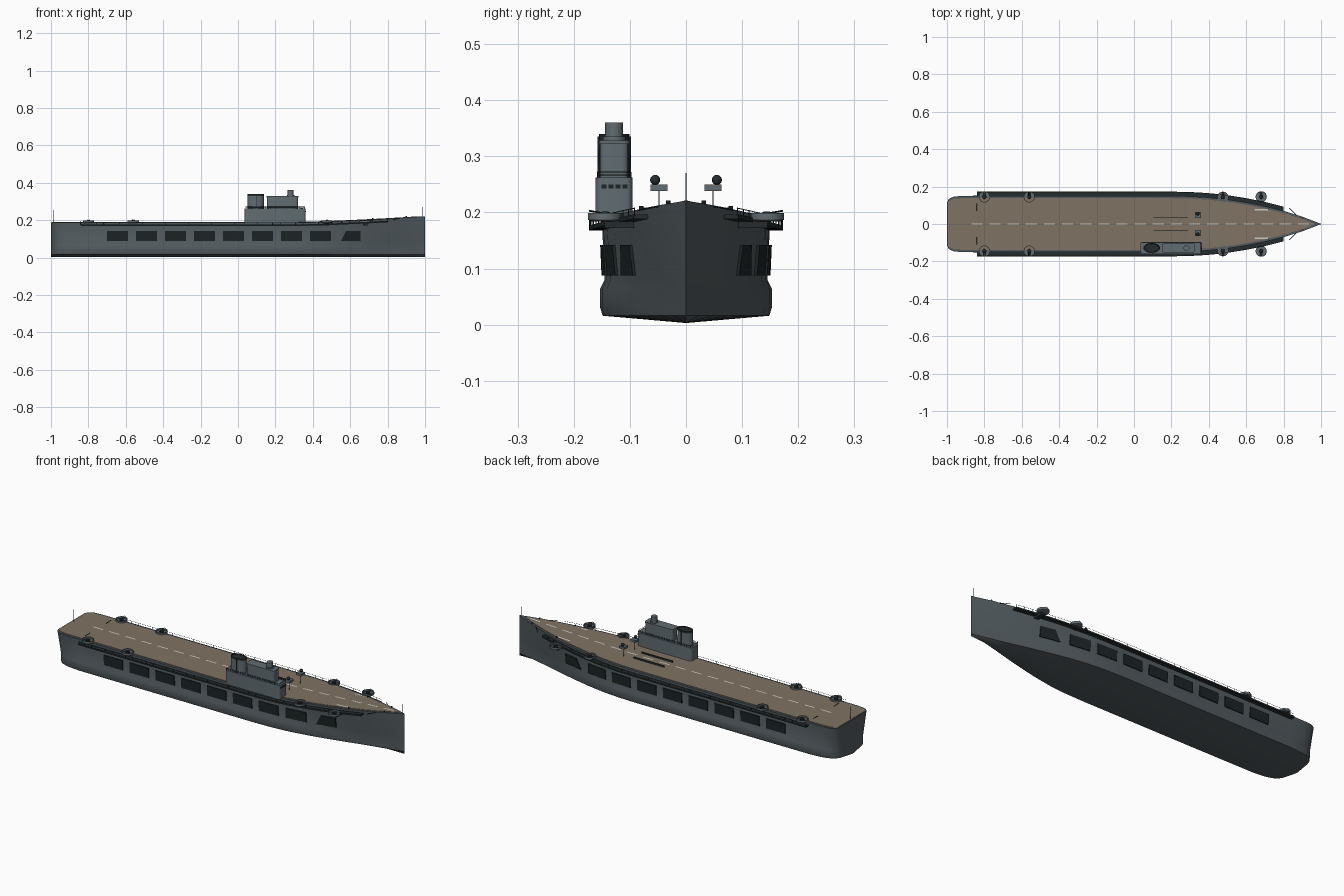
import bpy, bmesh, math
from mathutils import Vector

cube = bpy.data.objects.get("Cube")
if cube:
    bpy.data.objects.remove(cube)


def material(name, r, g, b):
    m = bpy.data.materials.new(name)
    m.use_nodes = True
    m.diffuse_color = (r, g, b, 1)
    m.node_tree.nodes["Principled BSDF"].inputs["Base Color"].default_value = (r, g, b, 1)
    return m


HULL = material("hull grey", .085, .105, .115)
GREY = material("superstructure grey", .12, .15, .165)
DARK = material("dark steel", .018, .025, .028)
GLASS = material("opening black", .012, .018, .02)
WOOD = material("deck planks", .215, .17, .125)
WHITE = material("deck marking", .6, .6, .56)


def finish(name, bm, mat, angle=None):
    bmesh.ops.recalc_face_normals(bm, faces=bm.faces)
    me = bpy.data.meshes.new(name)
    bm.to_mesh(me)
    bm.free()
    me.materials.append(mat)
    ob = bpy.data.objects.new(name, me)
    bpy.context.collection.objects.link(ob)
    if angle:
        bpy.ops.object.select_all(action='DESELECT')
        ob.select_set(True)
        bpy.context.view_layer.objects.active = ob
        bpy.ops.object.shade_smooth_by_angle(angle=math.radians(angle))
    return ob


def loft(name, rings, mat, angle=None):
    bm = bmesh.new()
    loops = [[bm.verts.new(p) for p in ring] for ring in rings]
    n = len(loops[0])
    for a, b in zip(loops, loops[1:]):
        for i in range(n):
            j = (i + 1) % n
            bm.faces.new((a[i], a[j], b[j], b[i]))
    bm.faces.new(loops[0])
    bm.faces.new(loops[-1])
    return finish(name, bm, mat, angle)


def add_box(bm, x0, x1, y0, y1, z0, z1):
    vs = bmesh.ops.create_cube(bm, size=1)["verts"]
    for v in vs:
        v.co = Vector(((x0 + x1) / 2 + v.co.x * (x1 - x0), (y0 + y1) / 2 + v.co.y * (y1 - y0),
                       (z0 + z1) / 2 + v.co.z * (z1 - z0)))


def box(name, dims, mat, bevel=0):
    bm = bmesh.new()
    add_box(bm, *dims)
    if bevel:
        edges = [e for e in bm.edges if abs(e.verts[0].co.z - e.verts[1].co.z) > 1e-4]
        bmesh.ops.bevel(bm, geom=edges, offset=bevel, segments=4, affect='EDGES', profile=.5)
    return finish(name, bm, mat, 30 if bevel else None)


def lathe(name, x, y, profile, mat, sx=1, sides=24):
    rings = [[(x + r * sx * math.cos(math.tau * i / sides), y + r * math.sin(math.tau * i / sides), z)
              for i in range(sides)] for r, z in profile]
    return loft(name, rings, mat, 35)


def wires(name, paths, radius, mat):
    cu = bpy.data.curves.new(name, 'CURVE')
    cu.dimensions = '3D'
    cu.bevel_depth = radius
    cu.bevel_resolution = 0
    cu.use_fill_caps = True
    for path in paths:
        sp = cu.splines.new('POLY')
        sp.points.add(len(path) - 1)
        for p, co in zip(sp.points, path):
            p.co = (*co, 1)
    cu.materials.append(mat)
    ob = bpy.data.objects.new(name, cu)
    bpy.context.collection.objects.link(ob)


# Hull stations: x, half width at deck, half width at bilge
STATIONS = [(-1, .112, .075), (-.993, .13, .1), (-.98, .14, .118), (-.96, .147, .132),
            (-.92, .15, .145), (-.85, .15, .152), (-.5, .15, .153), (0, .15, .153),
            (.2, .15, .153), (.3, .148, .15), (.4, .142, .141), (.5, .131, .124),
            (.6, .115, .102), (.7, .095, .077), (.8, .07, .05), (.9, .039, .024), (1, .001, .001)]


def widths(x):
    for a, b in zip(STATIONS, STATIONS[1:]):
        if x <= b[0]:
            t = (x - a[0]) / (b[0] - a[0])
            return [a[k] + (b[k] - a[k]) * t for k in (1, 2)]
    return STATIONS[-1][1:]


def half(x):
    return widths(x)[0]


def deck_z(x):
    return .188 + .033 * (max(0, x - .25) / .75) ** 1.5


def waist(x):
    wt, wl = widths(x)
    return .955 * (wl + (wt - wl) * .3)


def side_y(x, z):
    return waist(x) + (half(x) - waist(x)) * (z - .08) / (deck_z(x) - .08)


def hull_ring(x):
    wt, wl = widths(x)
    pts = [(wl * .97, .016), (wl, .03), (wl, .064), (waist(x), .08), (wt, deck_z(x))]
    return ([(x, 0, .003)] + [(x, y, z) for y, z in pts] + [(x, 0, deck_z(x))]
            + [(x, -y, z) for y, z in reversed(pts)])


loft("hull", [hull_ring(s[0]) for s in STATIONS], HULL, 40)

# Flight deck planking inside a grey rim
rings = []
for s in STATIONS[:-1] + [(.965, 0, 0)]:
    x = max(s[0], -.994)
    w, z = max(half(x) - .012, .001), deck_z(x)
    rings.append([(x, -w, z - .003), (x, w, z - .003), (x, w, z + .002), (x, -w, z + .002)])
loft("flight_deck", rings, WOOD)


def stripe(bm, x0, x1, y):
    vs = [bm.verts.new((x, y + d, deck_z(x) + .0045))
          for x, d in ((x0, -.004), (x1, -.004), (x1, .004), (x0, .004))]
    bm.faces.new(vs)


bm = bmesh.new()
for i in range(19):
    stripe(bm, -.87 + i * .097, -.81 + i * .097, 0)
for s in (-1, 1):
    stripe(bm, .645, .72, s * .076)
finish("deck_markings", bm, WHITE)

for s, side in ((1, "left"), (-1, "right")):
    # Hangar side openings, the foremost with a raked edge
    bm = bmesh.new()
    spans = [(-.7 + i * .155, -.587 + i * .155, 0) for i in range(8)] + [(.55, .655, .028)]
    for x0, x1, rake in spans:
        vs = []
        for out in (-.003, .005):
            for x, z in ((x0, .088), (x1, .088), (x1, .142), (x0 + rake, .142)):
                vs.append(bm.verts.new((x, s * (side_y(x, z) + out), z)))
        bm.faces.new(vs[:4])
        bm.faces.new(vs[4:])
        for i in range(4):
            j = (i + 1) % 4
            bm.faces.new((vs[i], vs[j], vs[j + 4], vs[i + 4]))
    finish(side + "_hangar_openings", bm, GLASS)

    # Gallery walkway hung under the deck edge, with its rail
    xs = [-.84 + i * .041 for i in range(41)]
    rings = []
    for x in xs:
        a, b = s * (half(x) - .008), s * (half(x) + .023)
        z = deck_z(x) - .02
        rings.append([(x, a, z), (x, b, z), (x, b, z + .008), (x, a, z + .008)])
    loft(side + "_gallery", rings, DARK)
    edge = [(x, s * (half(x) + .022), deck_z(x) - .001) for x in xs]
    wires(side + "_gallery_rail",
          [edge] + [[(x, y, z - .014), (x, y, z + .001)] for x, y, z in edge], .0008, DARK)

    # Gun tubs with mounts and twin barrels
    for x, y in ((-.8, .145), (-.56, .145), (.475, .143), (.68, .145)):
        y *= s
        lathe(side + "_gun_tub", x, y, [(.022, .184), (.03, .187), (.03, .199), (.027, .199),
                                        (.027, .189), (.001, .189)], GREY)
        yi = s * (half(x) - .01)
        box(side + "_tub_bracket", (x - .012, x + .012, min(yi, y), max(yi, y), .172, .186), DARK)
        lathe(side + "_gun_mount", x, y, [(.011, .188), (.009, .199), (.004, .202)], DARK, sides=10)
        wires(side + "_gun_barrels",
              [[(x + d, y, .198), (x + d, y + s * .028, .203)] for d in (-.004, .004)], .0014, DARK)

    # Barrier fence, deck edge whips and bow fittings
    box(side + "_barrier", (.105, .29, s * .035 - .0015, s * .035 + .0015, .188, .199), DARK)
    wires(side + "_whips", [[(-.84, s * .07, .192), (-.84, s * .11, .194)],
                            [(.83, s * .085, .204), (.87, s * .045, .212)]], .0015, DARK)
    for x, y in ((.72, .08), (.9, .032)):
        lathe(side + "_bollard", x, s * y, [(.004, deck_z(x)), (.004, deck_z(x) + .007)], DARK, sides=8)

    # Searchlight platforms
    box(side + "_light_platform", (.325, .357, s * .048 - .015, s * .048 + .015, .238, .25), GREY)
    wires(side + "_light_post", [[(.341, s * .048, .188), (.341, s * .048, .24)]], .0012, DARK)
    bm = bmesh.new()
    bmesh.ops.create_uvsphere(bm, u_segments=14, v_segments=8, radius=.009)
    bmesh.ops.translate(bm, verts=bm.verts, vec=(.341, s * .055, .258))
    finish(side + "_searchlight", bm, DARK, 60)

# Island superstructure
IY = -.128
box("island_base", (.035, .362, IY - .033, IY + .033, .186, .262), GREY, .012)
box("island_bridge", (.155, .32, IY - .025, IY + .025, .26, .325), GREY, .01)
box("bridge_roof", (.152, .323, IY - .027, IY + .027, .322, .328), GREY, .01)
lathe("funnel", .095, IY, [(.026, .26), (.026, .336)], GREY, 1.65)
lathe("funnel_cap", .095, IY, [(.027, .33), (.027, .34), (.023, .34), (.022, .337)], DARK, 1.65)
lathe("director_base", .281, IY, [(.02, .326), (.02, .335)], GREY)
lathe("director", .281, IY, [(.016, .33), (.016, .36)], GREY)
bm = bmesh.new()
for i in range(4):
    y = IY - .0225 + i * .0125
    add_box(bm, .36, .3635, y, y + .009, .243, .25)
finish("bridge_windows", bm, GLASS)
wires("funnel_pipe", [[(.1, IY - s * .028, .262), (.1, IY - s * .028, .335)] for s in (-1, 1)], .002, DARK)

# Railing around the island roof
x0, x1, y0, y1 = .04, .357, IY - .03, IY + .03
paths = [[(x0, y0, z), (x1, y0, z), (x1, y1, z), (x0, y1, z), (x0, y0, z)] for z in (.267, .272)]
for i in range(13):
    x = x0 + (x1 - x0) * i / 12
    paths += [[(x, y, .26), (x, y, .272)] for y in (y0, y1)]
wires("island_rail", paths, .0008, DARK)

# Bow and stern staffs
wires("staffs", [[(.985, 0, .215), (.985, 0, .27)], [(-.985, 0, .185), (-.985, 0, .255)]], .0013, DARK)
